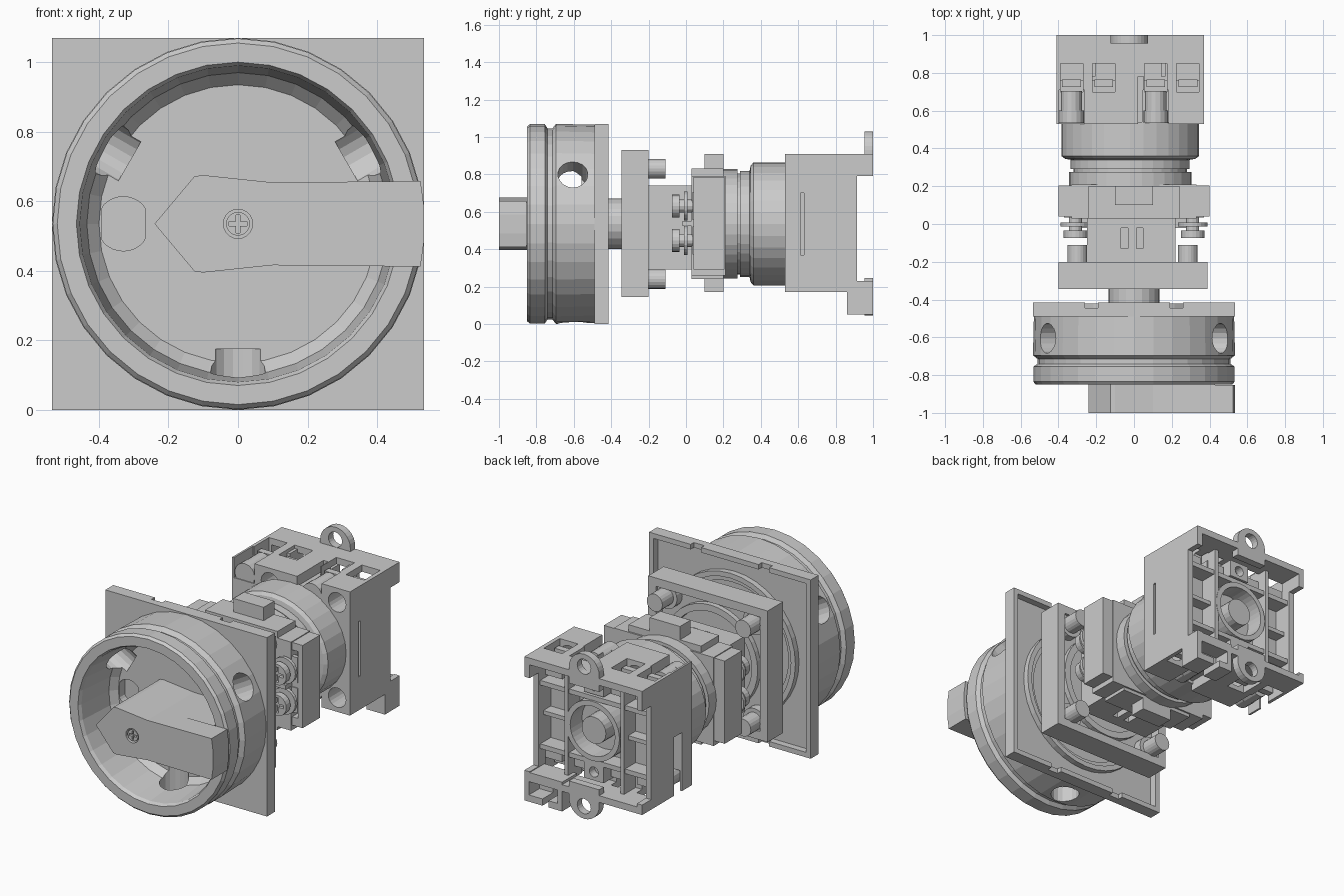
import bpy, bmesh
from math import sin, cos, pi, radians
from mathutils import Matrix, Vector

if "Cube" in bpy.data.objects:
    bpy.data.objects.remove(bpy.data.objects["Cube"])

CZ = 0.535  # height of the main axis


def finish(name, bm):
    bmesh.ops.remove_doubles(bm, verts=bm.verts, dist=1e-5)
    bmesh.ops.recalc_face_normals(bm, faces=bm.faces)
    me = bpy.data.meshes.new(name)
    bm.to_mesh(me)
    bm.free()
    ob = bpy.data.objects.new(name, me)
    bpy.context.collection.objects.link(ob)
    return ob


def box(name, x0, x1, y0, y1, z0, z1):
    return prism(name, [(x0, z0), (x1, z0), (x1, z1), (x0, z1)], y0, y1)


def prism(name, pts, y0, y1):
    """Extrude an x-z outline along y."""
    bm = bmesh.new()
    f = bm.faces.new([bm.verts.new((x, y0, z)) for x, z in pts])
    r = bmesh.ops.extrude_face_region(bm, geom=[f])
    bmesh.ops.translate(bm, vec=(0, y1 - y0, 0),
                        verts=[v for v in r['geom'] if isinstance(v, bmesh.types.BMVert)])
    return finish(name, bm)


def cyl(name, x, z, r, y0, y1, n=20):
    return prism(name, [(x + r * cos(2 * pi * i / n), z + r * sin(2 * pi * i / n)) for i in range(n)], y0, y1)


def lathe(name, prof, x=0.0, z=CZ, n=36, sz=1.0):
    """Revolve a closed (radius, y) profile about the y axis."""
    bm = bmesh.new()
    rings = [[bm.verts.new((x + r * cos(2 * pi * i / n), y, z + sz * r * sin(2 * pi * i / n)))
              for r, y in prof] for i in range(n)]
    m = len(prof)
    for i in range(n):
        a, b = rings[i], rings[(i + 1) % n]
        for j in range(m):
            k = (j + 1) % m
            if prof[j][0] == 0 and prof[k][0] == 0:
                continue
            if prof[j][0] == 0:
                bm.faces.new((a[j], a[k], b[k]))
            elif prof[k][0] == 0:
                bm.faces.new((a[j], a[k], b[j]))
            else:
                bm.faces.new((a[j], a[k], b[k], b[j]))
    return finish(name, bm)


def cut(ob, cutters):
    """Subtract the cutters, bake the result and delete them."""
    for c in cutters:
        c.hide_render = True
        md = ob.modifiers.new('cut', 'BOOLEAN')
        md.operation, md.solver, md.object = 'DIFFERENCE', 'EXACT', c
    bpy.context.view_layer.update()
    me = bpy.data.meshes.new_from_object(ob.evaluated_get(bpy.context.evaluated_depsgraph_get()))
    ob.modifiers.clear()
    ob.data = me
    for c in cutters:
        bpy.data.objects.remove(c)
    return ob


# Square front plate, hollow at the back, with edge notches
plate = box('front_plate', -.535, .535, -.49, -.415, 0, 1.07)
cutters = [box('c', -.505, .505, -.455, -.3, .03, 1.04), cyl('c', 0, CZ, .12, -.6, -.3)]
for sx in (-.225, .225):
    for z in (0, 1.07):
        cutters.append(box('c', sx - .035, sx + .035, -.445, -.3, z - .05, z + .05))
cut(plate, cutters)
lathe('plate_back_ring', [(.37, -.46), (.43, -.46), (.43, -.42), (.40, -.42), (.40, -.44), (.37, -.44)])

# Round bezel cup with groove and recessed floor
bezel = lathe('bezel_cup', [(0, -.56), (.40, -.56), (.435, -.60), (.455, -.83), (.465, -.85), (.52, -.85),
                            (.533, -.835), (.533, -.755), (.51, -.74), (.51, -.715), (.535, -.695),
                            (.53, -.485), (0, -.485)], n=32)
pts = [(-.33 + max(-.0625, min(.0625, .078 * cos(2 * pi * i / 32 + .01))),
        CZ + .078 * sin(2 * pi * i / 32 + .01)) for i in range(32)]
pts = [p for i, p in enumerate(pts) if abs(p[0] + .33) < .0624 or abs(p[1] - CZ) > .03]
cutters = [prism('c', pts, -.7, -.51)]
for a in (30, 150, 270):  # padlock windows through the wall
    d = Vector((cos(radians(a)), 0, sin(radians(a))))
    c = cyl('c', 0, 0, .08, .36, .62, 18)
    c.data.transform(Matrix.Translation((0, -.605, CZ)) @ Vector((0, 1, 0)).rotation_difference(d).to_matrix().to_4x4())
    cutters.append(c)
cut(bezel, cutters)

# Pointer knob: deep grip inside the cup and a cap over the rim
half = [(-.24, 0), (-.125, .137), (-.10, .14), (.10, .119)]


def knob_outline(tail):
    up = half + tail
    return [(x, CZ + z) for x, z in up] + [(x, CZ - z) for x, z in reversed(up[1:])]


prism('knob_grip', knob_outline([(.43, .115)]), -.86, -.55)
cap = prism('knob_cap', knob_outline([(.525, .123), (.535, .05)]), -1, -.852)
cut(cap, [cyl('c', 0, CZ, .042, -1.1, -.97)])
screw = cyl('knob_screw', 0, CZ, .034, -.995, -.96)
cut(screw, [box('c', -.026, .026, -1.1, -.978, CZ - .006, CZ + .006),
            box('c', -.006, .006, -1.1, -.977, CZ - .026, CZ + .026)])

# Drive shaft
cyl('shaft_sleeve', 0, CZ, .135, -.49, -.25, 20)
cyl('shaft_core', 0, CZ, .07, -.3, .1, 16)

# Square mounting flange with recessed back, opening and corner screws
flange = box('mounting_flange', -.40, .39, -.345, -.20, .145, .93)
cut(flange, [box('c', -.35, .34, -.265, -.1, .195, .88), cyl('c', 0, CZ, .30, -.4, -.1, 32)])
lathe('flange_inner_ring', [(.12, -.32), (.31, -.32), (.31, -.235), (.27, -.235), (.27, -.28), (.12, -.28)])
for sx in (-.3, .285):
    for z in (.24, .83):
        cyl('flange_screw', sx, z, .052, -.27, -.11)
        cyl('flange_screw_boss', sx, z, .075, -.28, -.215)

# Central housing with vent slots
house = box('central_housing', -.25, .22, -.20, .05, .29, .74)
cutters = [box('c', -.19, .16, -.3, -.05, .36, .67)]
for sx in (-.05, .03):
    for z in (.29, .74):
        cutters.append(box('c', sx - .018, sx + .018, -.13, -.02, z - .04, z + .04))
cut(house, cutters)
box('housing_base', -.33, .33, .03, .21, .26, .79)
for z0, z1 in ((.17, .30), (.77, .91)):
    box('housing_tab', -.1, .1, .10, .20, z0, z1)
for z0, z1 in ((.24, .29), (.77, .83)):
    box('housing_shoulder', -.24, .24, .03, .2, z0, z1)

# Side terminal blocks with two clamp screws each
for s in (-1, 1):
    def sbox(name, a, b, *r):
        return box(name, min(s * a, s * b), max(s * a, s * b), *r)
    side = sbox('terminal_block', .22, .40, .04, .205, .29, .785)
    cut(side, [sbox('c', .25, .37, -.1, .09, .34, .52), sbox('c', .25, .37, -.1, .09, .555, .74)])
    sbox('terminal_divider', .22, .33, -.02, .06, .525, .55)
    for z in (.447, .63):
        sbox('terminal_plate', .25, .37, .035, .06, z - .075, z + .075)
        cyl('terminal_washer', s * .31, z, .078, -.012, .008)
        cyl('terminal_stem', s * .31, z, .035, -.05, .09, 12)
        head = cyl('terminal_screw', s * .31, z, .062, -.075, -.035)
        cut(head, [box('c', s * .31 - .045, s * .31 + .045, -.1, -.055, z - .01, z + .01),
                   box('c', s * .31 - .01, s * .31 + .01, -.1, -.056, z - .045, z + .045)])

# Stepped round collar, slightly flattened
lathe('collar', [(0, .19), (.325, .19), (.325, .275), (.30, .275), (.30, .29), (.315, .29), (.315, .34),
                 (.345, .345), (.365, .36), (.365, .54), (0, .54)], x=-.02, n=32, sz=.9)

# Rear contact block with rail recess, pockets and terminal openings
X0, X1 = -.41, .37
block = box('contact_block', X0, X1, .53, 1.0, .17, .91)
cutters = [box('c', X0 + .035, X1 - .035, .80, 1.1, .21, .87),
           box('c', -1, 1, .915, 1.1, .23, .79),
           box('c', X1 - .012, 1, .612, .63, .37, .70),
           box('c', -1, X0 + .10, .625, .70, .10, .52)]
for s, edge in ((1, .91), (-1, .17)):
    def zbox(name, x0, x1, y0, y1, depth, over=.1):
        return box(name, x0, x1, y0, y1, min(edge - s * depth, edge + s * over), max(edge - s * depth, edge + s * over))
    for x in (-.33, .115):
        cutters.append(zbox('c', x - .068, x + .068, .5, .71, .12))
        cyl('clamp_barrel', x, edge - s * .075, .056, .60, .705, 16)
        cyl('clamp_collar', x, edge - s * .085, .066, .535, .60, 16)
    for x in (-.16, .285):
        cutters.append(cyl('c', x, edge - s * .085, .058, .4, .72))
    for x in (-.33, -.16, .115, .285):
        cutters.append(zbox('c', x - .0603, x + .0603, .70, .851, .1505))
        zbox('terminal_contact', x - .05, x + .05, .725, .765, .155, -.03)
        zbox('terminal_floor', x - .06, x + .06, .76, .85, .155, -.09)
    cutters.append(zbox('c', .02, .0503, .45, .78, .06))
cut(block, cutters)

# Ribs, ring and hub on the rear face
for x in (-.215, .155):
    box('rear_upright_rib', x - .012, x + .012, .78, .91, .19, .89)
for z in (.345, .725):
    box('rear_cross_rib', X0 + .02, X1 - .02, .78, .90, z - .014, z + .014)
for x0, x1 in ((X0 + .02, -.18), (.14, X1 - .02)):
    box('rear_short_rib', x0, x1, .78, .87, CZ - .012, CZ + .012)
lathe('rear_ring', [(.148, .78), (.178, .78), (.178, .912), (.148, .912)], x=-.02)
cyl('rear_hub', -.02, CZ, .08, .78, .90)
for z in (.285, .80):
    boss = box('rear_screw_boss', -.085, .045, .78, .90, z - .05, z + .05)
    cut(boss, [cyl('c', -.02, z, .03, .85, 1)])

# Mounting lugs with holes, and the rail foot
for z, s in ((.93, 1), (.145, -1)):
    arc = [(-.025 + .1 * cos(pi * i / 14), z + s * .1 * sin(pi * i / 14)) for i in range(15)]
    lug = prism('mounting_lug', arc + [(-.125, z - s * .10), (.075, z - s * .10)], .955, 1.0)
    cut(lug, [cyl('c', -.025, z + s * .025, .045, .9, 1.1)])
foot = box('rail_foot', .12, X1, .86, 1.0, .05, .225)
cut(foot, [box('c', .15, X1 - .03, .90, 1.1, .09, .19), box('c', .21, .25, .8, 1.1, 0, .12)])
